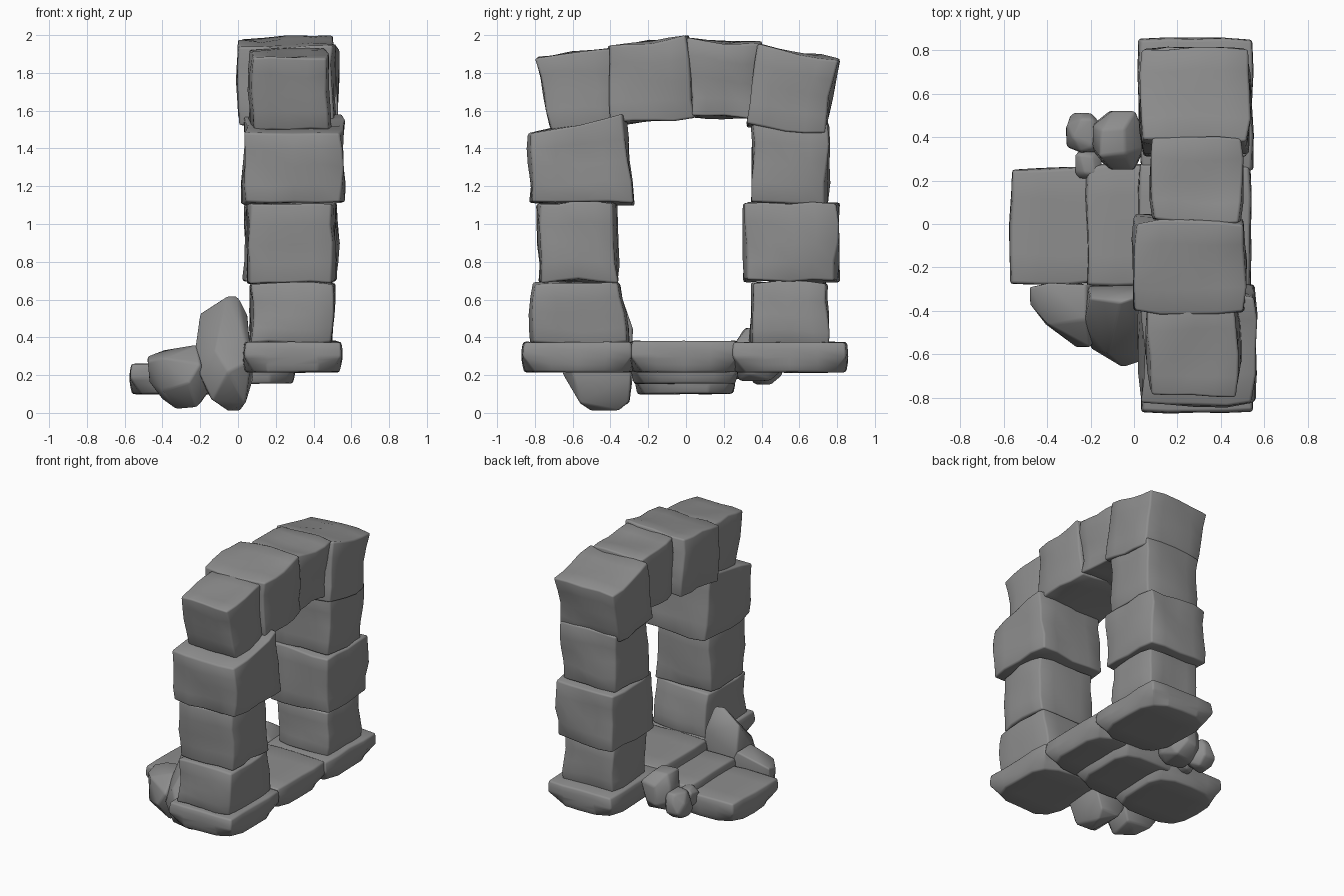
import bpy, bmesh, random
from mathutils import Vector, noise

if "Cube" in bpy.data.objects:
    bpy.data.objects.remove(bpy.data.objects["Cube"])

random.seed(4)
noise.seed_set(7)

grey = bpy.data.materials.new("dark_stone")
grey.diffuse_color = (0.27, 0.27, 0.27, 1)
grey.use_nodes = True
grey.node_tree.nodes["Principled BSDF"].inputs["Base Color"].default_value = grey.diffuse_color


def finish(name, bm, bevel):
    bmesh.ops.recalc_face_normals(bm, faces=bm.faces[:])
    me = bpy.data.meshes.new(name)
    bm.to_mesh(me)
    bm.free()
    me.materials.append(grey)
    for p in me.polygons:
        p.use_smooth = True
    ob = bpy.data.objects.new(name, me)
    bpy.context.collection.objects.link(ob)
    mod = ob.modifiers.new("worn_edges", 'BEVEL')
    mod.width = bevel
    mod.segments = 2
    mod.limit_method = 'ANGLE'
    mod.angle_limit = 0.45
    return ob


def stone(name, x0, x1, quad, slab=False, rough=0.028):
    """Hewn block: quad gives (y, z) corners bl, br, tr, tl, spanning x0..x1."""
    bl, br, tr, tl = [Vector(q) for q in quad]
    bm = bmesh.new()
    bmesh.ops.create_cube(bm, size=2)
    bmesh.ops.subdivide_edges(bm, edges=bm.edges[:], cuts=3, use_grid_fill=True)
    seed = Vector([random.uniform(-50, 50) for _ in range(3)])
    for v in bm.verts:
        u, s, w = v.co
        corner = (u * s) ** 4
        low = max(0, -w)
        # slabs have a flat top and corners chopped on the underside
        k = 1 - (0.02 + 0.16 * low if slab else 0.04) * corner
        if slab:
            k *= 1 - 0.03 * w * w - 0.02 * low
        u, s = u * k, s * k
        a, b = (s + 1) / 2, (w + 1) / 2
        yz = bl.lerp(br, a).lerp(tl.lerp(tr, a), b)
        co = Vector(((x0 + x1) / 2 + u * (x1 - x0) / 2, yz.x, yz.y))
        n = noise.noise_vector(co * 4.5 + seed) * rough
        if slab:
            n *= 0.6
            n.z *= 0.3
        v.co = co + n
    return finish(name, bm, 0.012)


def boulder(name, points):
    """Angular boulder: worn convex hull of its main corners."""
    bm = bmesh.new()
    for p in points:
        bm.verts.new(p)
    bmesh.ops.convex_hull(bm, input=bm.verts[:])
    loose = [v for v in bm.verts if not v.link_faces]
    bmesh.ops.delete(bm, geom=loose, context='VERTS')
    return finish(name, bm, 0.012)


def pebble(name, lo, hi):
    """Small angular rock filling a bounding box."""
    pts = []
    mid = (Vector(lo) + Vector(hi)) / 2
    half = (Vector(hi) - Vector(lo)) / 2
    for axis in range(3):
        for sign in (-1, 1):
            for j in (-1, 1):
                for k in (-1, 1):
                    p = Vector((0, 0, 0))
                    p[axis] = sign
                    p[(axis + 1) % 3] = j * random.uniform(0.2, 0.75)
                    p[(axis + 2) % 3] = k * random.uniform(0.2, 0.75)
                    pts.append(mid + p * half)
    return boulder(name, pts)


def rect(y0, y1, z0, z1):
    return [(y0, z0), (y1, z0), (y1, z1), (y0, z1)]


# foundation slabs and the two steps leading to the arch
for name, x0, x1, y0, y1, z0, z1 in [
        ("base_slab_front", 0.02, 0.55, -0.87, -0.27, 0.215, 0.375),
        ("base_slab_middle", 0.02, 0.54, -0.30, 0.28, 0.215, 0.38),
        ("base_slab_back", 0.02, 0.55, 0.24, 0.86, 0.215, 0.375),
        ("upper_step", -0.22, 0.30, -0.29, 0.28, 0.155, 0.31),
        ("lower_step", -0.57, -0.02, -0.275, 0.26, 0.10, 0.26)]:
    stone(name, x0, x1, rect(y0, y1, z0, z1), slab=True)

# front column
stone("front_column_low", 0.06, 0.50, [(-.82, .36), (-.30, .36), (-.34, .69), (-.81, .69)])
stone("front_column_mid", 0.05, 0.51, [(-.78, .69), (-.36, .69), (-.37, 1.11), (-.79, 1.11)])
stone("front_column_top", 0.03, 0.56, [(-.82, 1.12), (-.28, 1.10), (-.32, 1.58), (-.83, 1.48)])

# back column
stone("back_column_low", 0.07, 0.49, [(.34, .36), (.76, .36), (.75, .69), (.35, .69)])
stone("back_column_mid", 0.04, 0.52, [(.31, .70), (.80, .69), (.81, 1.11), (.31, 1.11)])
stone("back_column_top", 0.05, 0.51, [(.35, 1.11), (.75, 1.11), (.76, 1.53), (.35, 1.53)])

# arch stones
stone("arch_front_end", 0.06, 0.48, [(-.72, 1.50), (-.36, 1.52), (-.38, 1.93), (-.80, 1.88)])
stone("arch_keystone", 0.00, 0.51, [(-.40, 1.53), (.06, 1.56), (.02, 1.99), (-.41, 1.94)])
stone("arch_filler", 0.08, 0.49, [(.02, 1.57), (.37, 1.56), (.40, 1.95), (.0, 1.98)])
stone("arch_back_end", 0.03, 0.53, [(.32, 1.52), (.74, 1.48), (.81, 1.86), (.38, 1.95)])

# loose boulders beside the steps
boulder("standing_boulder", [
    (-.06, -.36, .62), (0, -.34, .62), (-.20, -.34, .53), (.05, -.37, .52),
    (.04, -.28, .45), (-.23, -.46, .32), (-.21, -.29, .33), (.07, -.62, .28),
    (-.05, -.66, .22), (.08, -.29, .18), (-.20, -.57, .20), (-.14, -.57, .07),
    (-.05, -.50, .01), (.01, -.36, .01), (.04, -.56, .05), (-.12, -.30, .06),
    (.03, -.30, .06), (-.20, -.31, .18), (-.12, -.60, .33), (.03, -.52, .42)])
boulder("low_boulder", [
    (-.48, -.29, .30), (-.48, -.37, .27), (-.47, -.32, .16), (-.22, -.28, .36),
    (-.22, -.44, .36), (-.40, -.27, .33), (-.20, -.57, .26), (-.26, -.57, .16),
    (-.33, -.38, .02), (-.22, -.48, .03), (-.13, -.45, .15), (-.14, -.28, .20),
    (-.40, -.30, .07), (-.20, -.30, .05), (-.40, -.47, .12), (-.40, -.46, .29)])
pebble("back_rock_large", (-.19, .25, .17), (.04, .52, .45))
pebble("back_rock_small", (-.31, .33, .15), (-.14, .51, .34))
pebble("back_rock_pebble", (-.27, .21, .18), (-.15, .34, .31))
